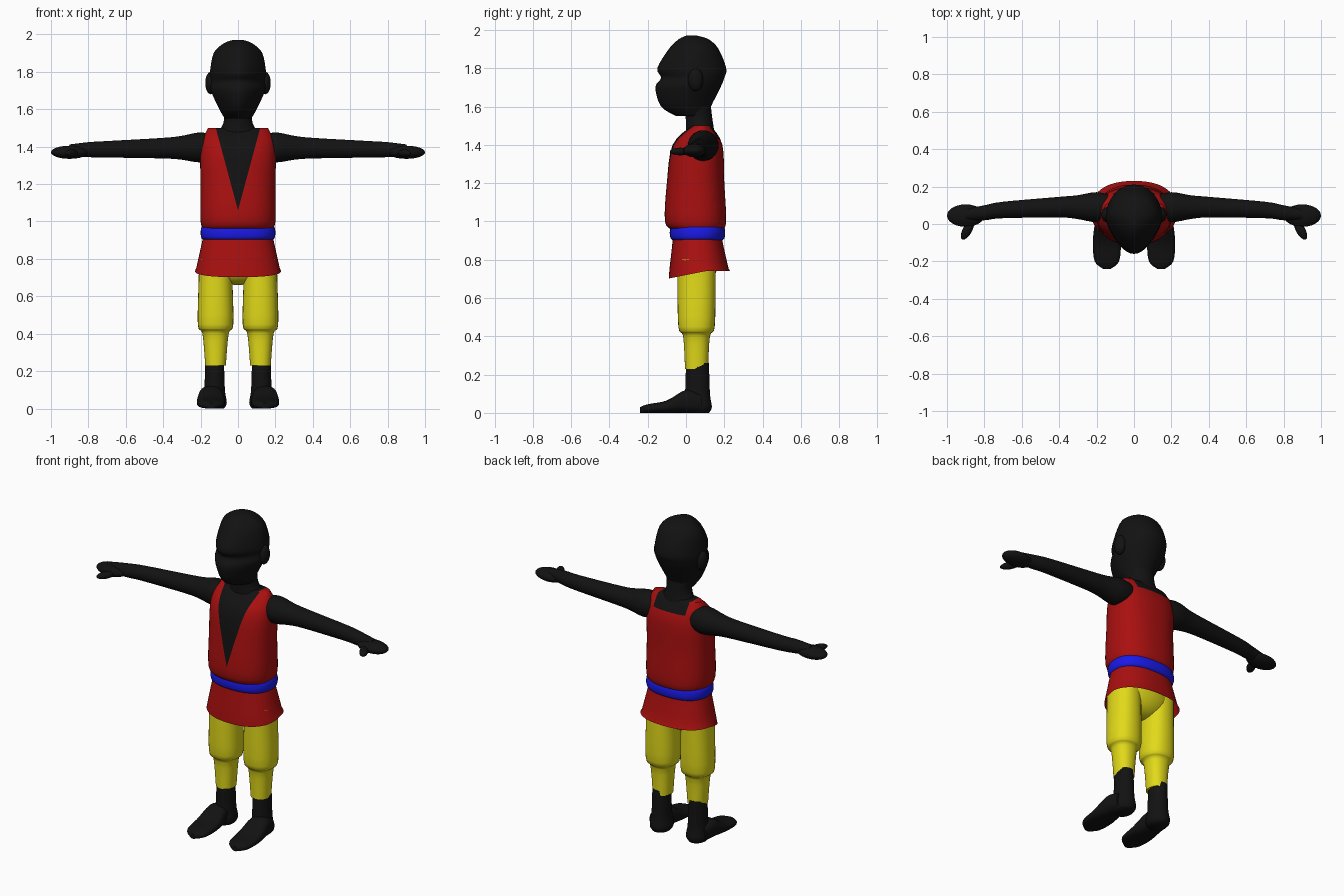
import bpy, bmesh
from math import sin, cos, pi, copysign
from mathutils import Matrix, Euler, Vector

default_cube = bpy.data.objects.get("Cube")
if default_cube:
    bpy.data.objects.remove(default_cube, do_unlink=True)


def material(name, red, green, blue):
    mat = bpy.data.materials.new(name)
    mat.use_nodes = True
    colour = (red, green, blue, 1)
    mat.diffuse_color = colour
    mat.node_tree.nodes["Principled BSDF"].inputs["Base Color"].default_value = colour
    return mat


SKIN = material("black skin", .006, .006, .006)
RED = material("red cloth", .4, .005, .005)
YELLOW = material("yellow cloth", .76, .7, .01)
BLUE = material("blue sash", .01, .01, .8)


def finish(name, bm, *materials):
    bmesh.ops.recalc_face_normals(bm, faces=bm.faces)
    mesh = bpy.data.meshes.new(name)
    bm.to_mesh(mesh)
    bm.free()
    for mat in materials:
        mesh.materials.append(mat)
    obj = bpy.data.objects.new(name, mesh)
    bpy.context.collection.objects.link(obj)
    bpy.ops.object.select_all(action='DESELECT')
    obj.select_set(True)
    bpy.context.view_layer.objects.active = obj
    bpy.ops.object.shade_smooth_by_angle(angle=pi / 3)


def spline(before, start, end, after, t):
    # Smooth curve from start to end, guided by the neighbours
    leave, arrive = (end - before) / 2, (after - start) / 2
    rise = end - start
    return start + t * (leave + t * (3 * rise - 2 * leave - arrive + t * (leave + arrive - 2 * rise)))


def smooth_rows(rows, steps=4):
    padded = [rows[0], *rows, rows[-1]]
    result = []
    for group in zip(padded, padded[1:], padded[2:], padded[3:]):
        for step in range(steps):
            result.append([spline(*values, step / steps) for values in zip(*group)])
    return result + [rows[-1]]


def loft(axis, rows, side=1, count=32, power=1, taper=0, open_start=False):
    # Each row: place on the axis, then centre and radius for the other two axes
    bm = bmesh.new()
    rings = []
    for along, centre_a, radius_a, centre_b, radius_b in smooth_rows(rows):
        ring = []
        for k in range(count):
            angle = 2 * pi * k / count
            c, s = (copysign(abs(v) ** power, v) for v in (cos(angle), sin(angle)))
            a = centre_a + radius_a * c * (1 - taper * max(0, -s))
            b = centre_b + radius_b * s
            x, y, z = {'X': (along, a, b), 'Y': (a, along, b), 'Z': (a, b, along)}[axis]
            ring.append(bm.verts.new((x * side, y, z)))
        rings.append(ring)
    for low, high in zip(rings, rings[1:]):
        for k in range(count):
            following = (k + 1) % count
            bm.faces.new((low[k], low[following], high[following], high[k]))
    if not open_start:
        bm.faces.new(rings[0])
    bm.faces.new(rings[-1])
    return bm


def blob(centre, radii, side=1, turn=0):
    bm = bmesh.new()
    location = Vector((centre[0] * side, *centre[1:]))
    place = Matrix.LocRotScale(location, Euler((0, 0, turn * side)), Vector(radii))
    bmesh.ops.create_uvsphere(bm, u_segments=24, v_segments=16, radius=1, matrix=place)
    return bm


def upright(table):
    # Cross-sections centred on the body: height, half width, middle depth, half depth
    return [(z, 0, width, y, depth) for z, width, y, depth in table]


# Head and neck
head = upright([(1.55, .07, .03, .08), (1.6, .1, 0, .13), (1.7, .145, .01, .17),
                (1.75, .15, .035, .165), (1.8, .15, .03, .18), (1.9, .13, .04, .13),
                (1.95, .08, .04, .08), (1.97, .03, .03, .03)])
finish("head", loft('Z', head, taper=.3), SKIN)
neck = upright([(1.4, .16, .08, .08), (1.52, .08, .07, .07), (1.6, .08, .06, .07)])
finish("neck", loft('Z', neck), SKIN)

# Tunic, with its hem dipping at the front
tunic = upright([(.72, .23, .07, .16), (.9, .19, .06, .13), (.95, .18, .06, .13), (1, .2, .05, .16),
                 (1.2, .2, .05, .15), (1.4, .2, .06, .13), (1.5, .16, .08, .05)])
bm = loft('Z', tunic, count=48, power=.85, open_start=True)
hem = {v for edge in bm.edges if edge.is_boundary for v in edge.verts}
for v in hem:
    v.co.z += min(v.co.y, .1) / 5


def cut(bm, keep, point, normal):
    faces = [f for f in bm.faces if keep(f.calc_center_median())]
    parts = {part for f in faces for part in (f, *f.edges, *f.verts)}
    bmesh.ops.bisect_plane(bm, geom=list(parts), plane_co=point, plane_no=normal)


def is_front(c):
    return c.y < .08


def is_upper_back(c):
    return c.y >= .08 and c.z > 1.3


# V opening at the front and square neckline at the back
V_TIP, V_SLOPE, BACK_LINE, BACK_WIDTH = 1.06, .27, 1.43, .11
for side in (-1, 1):
    cut(bm, is_front, (0, 0, V_TIP), (side, 0, -V_SLOPE))
    cut(bm, is_upper_back, (side * BACK_WIDTH, 0, 0), (1, 0, 0))
cut(bm, is_upper_back, (0, 0, BACK_LINE), (0, 0, 1))
for face in bm.faces:
    c = face.calc_center_median()
    if is_front(c):
        bare = abs(c.x) < (c.z - V_TIP) * V_SLOPE
    else:
        bare = c.z > BACK_LINE and abs(c.x) < BACK_WIDTH
    face.material_index = int(bare)
finish("tunic", bm, RED, SKIN)

# Sash with rounded edges
sash = []
for s in (-1, -.7, 0, .7, 1):
    inset = .02 * s ** 4
    sash.append((.94 + s * .04, 0, .2 - inset, .06, .145 - inset))
finish("sash", loft('Z', sash, count=48, power=.85), BLUE)

# Seat joining the trouser legs
finish("trouser_seat", blob((0, .06, .8), (.2, .11, .14)), YELLOW)

# Limb cross-sections
leg = [(z, .12, width, .055, depth) for z, width, depth in (
    (.23, .055, .06), (.4, .07, .07), (.45, .095, .095), (.7, .09, .1), (.8, .09, .1))]
ankle = [(z, .125, width, .06, width + .01) for z, width in (
    (0, .05), (.03, .065), (.1, .055), (.26, .05))]
foot = [(y, .145, width, height / 2, height / 2) for y, width, height in (
    (-.24, .02, .03), (-.2, .065, .045), (-.1, .075, .065), (0, .065, .12), (.08, .05, .1))]
arm = [(x, y, radius, 1.4 - x / 50, radius) for x, y, radius in (
    (.1, .09, .06), (.2, .09, .08), (.3, .09, .064), (.4, .09, .055),
    (.7, .075, .044), (.8, .06, .04), (.9, .05, .03))]

# Paired parts
for label, side in (("left", 1), ("right", -1)):
    finish(label + "_trouser_leg", loft('Z', leg, side, power=.9), YELLOW)
    finish(label + "_ankle", loft('Z', ankle, side), SKIN)
    finish(label + "_foot", loft('Y', foot, side, power=.8), SKIN)
    finish(label + "_arm", loft('X', arm, side), SKIN)
    finish(label + "_hand", blob((.9, .045, 1.37), (.1, .06, .035), side), SKIN)
    finish(label + "_thumb", blob((.89, -.03, 1.365), (.025, .06, .02), side, turn=.5), SKIN)
    finish(label + "_ear", blob((.145, .05, 1.74), (.03, .04, .06), side), SKIN)
